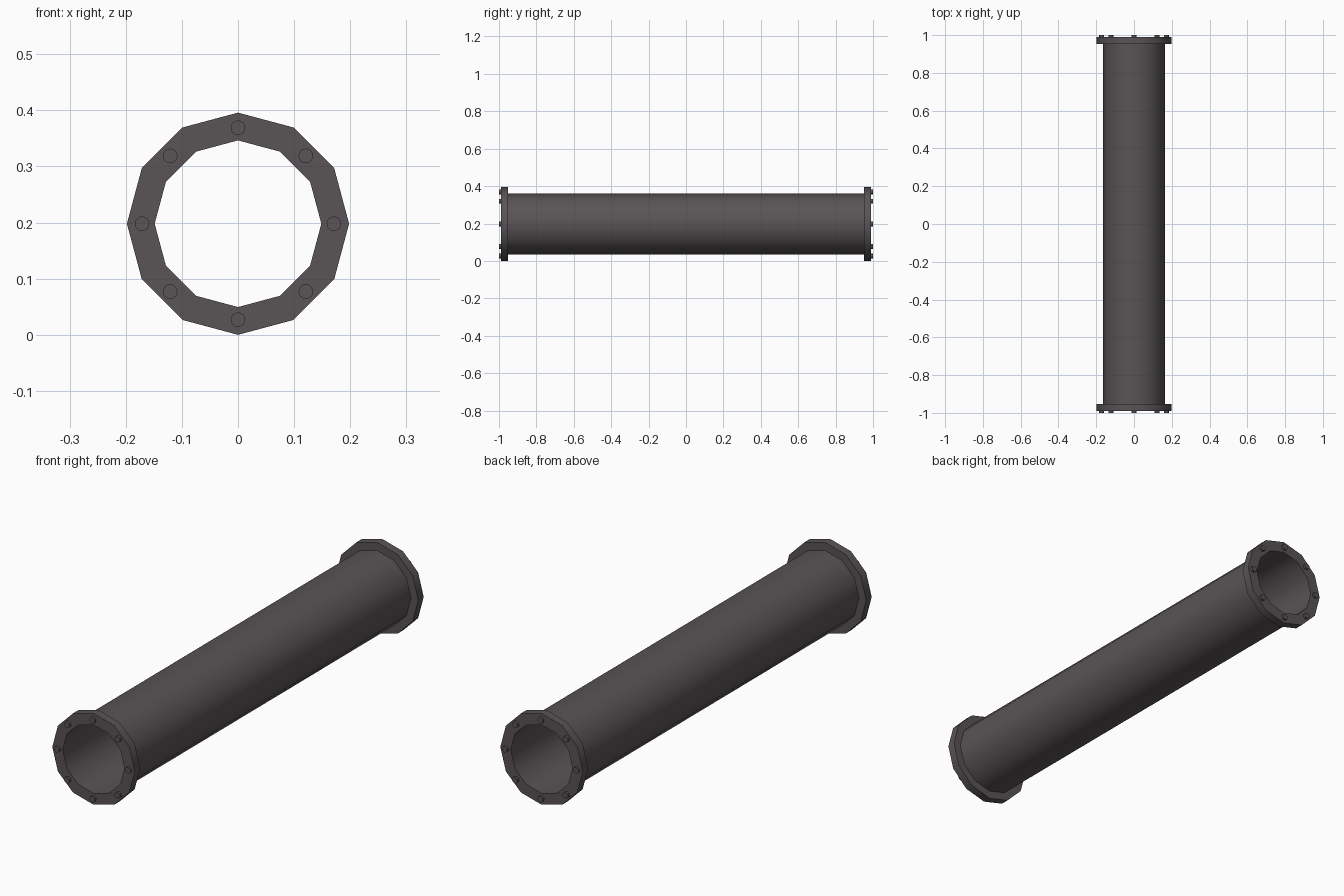
import bpy, bmesh, math

if "Cube" in bpy.data.objects:
    bpy.data.objects.remove(bpy.data.objects["Cube"])

CZ = 0.198      # axis height
SIDES = 12

iron = bpy.data.materials.new("dark iron")
iron.diffuse_color = (0.100, 0.088, 0.092, 1)
iron.use_nodes = True
iron.node_tree.nodes["Principled BSDF"].inputs["Base Color"].default_value = iron.diffuse_color


def finish(bm, name, angle):
    bmesh.ops.recalc_face_normals(bm, faces=bm.faces[:])
    me = bpy.data.meshes.new(name)
    bm.to_mesh(me)
    bm.free()
    me.materials.append(iron)
    ob = bpy.data.objects.new(name, me)
    bpy.context.collection.objects.link(ob)
    bpy.ops.object.select_all(action='DESELECT')
    ob.select_set(True)
    bpy.context.view_layer.objects.active = ob
    bpy.ops.object.shade_smooth_by_angle(angle=math.radians(angle))
    return ob


def lathe(bm, profile, n, cx=0.0, cz=CZ, closed=True):
    """Sweep (radius, y) points around an axis parallel to y."""
    rings = [[bm.verts.new((cx + r * math.sin(2 * math.pi * i / n), y,
                            cz + r * math.cos(2 * math.pi * i / n)))
              for i in range(n)] for r, y in profile]
    count = len(rings) if closed else len(rings) - 1
    for k in range(count):
        a, b = rings[k], rings[(k + 1) % len(rings)]
        for i in range(n):
            j = (i + 1) % n
            bm.faces.new((a[i], a[j], b[j], b[i]))
    if not closed:
        bm.faces.new(rings[0])
        bm.faces.new(rings[-1])


# hollow pipe with a flange at each end, one continuous profile
R_IN, R_PIPE, R_FLANGE = 0.1485, 0.163, 0.198
Y_END, Y_BACK = 0.99, 0.953
half = [(R_IN, -Y_END), (R_FLANGE, -Y_END), (R_FLANGE, -Y_BACK), (R_PIPE, -Y_BACK)]
bm = bmesh.new()
lathe(bm, half + [(r, -y) for r, y in reversed(half)], SIDES)
finish(bm, "flanged_pipe", 40)

# ring of eight bolt heads on each flange
for side, name in ((-1, "front_bolts"), (1, "back_bolts")):
    bm = bmesh.new()
    for k in range(8):
        a = k * math.pi / 4
        lathe(bm, [(0.013, side * 0.985), (0.013, side * 1.0)], 16,
              0.171 * math.sin(a), CZ + 0.171 * math.cos(a), closed=False)
    finish(bm, name, 40)
